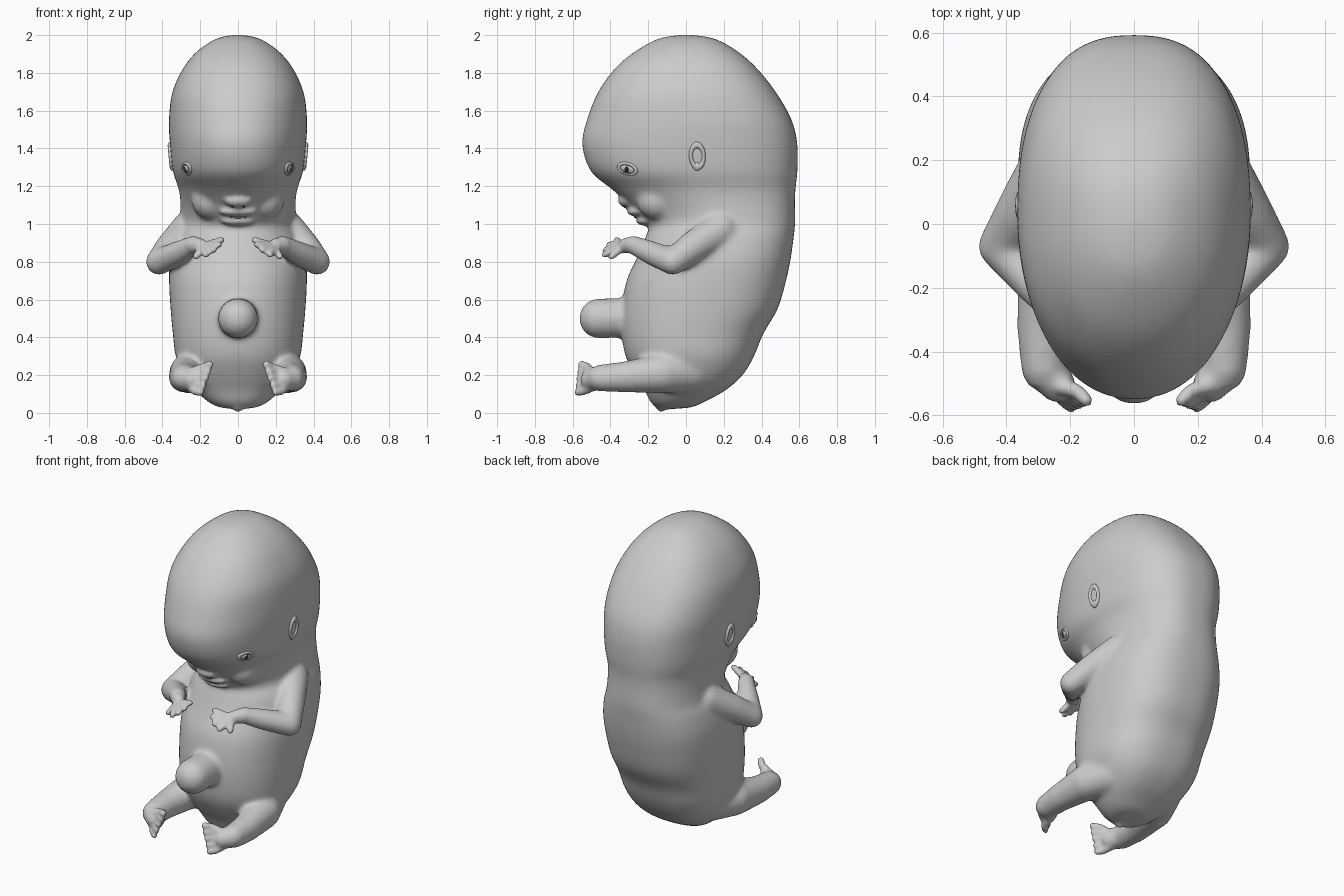
import bpy, bmesh, math
from mathutils import Vector, Matrix
from mathutils.bvhtree import BVHTree

if "Cube" in bpy.data.objects:
    bpy.data.objects.remove(bpy.data.objects["Cube"])

# Horizontal slices of head and torso: z, front y, back y, half width, front taper
SLICES = [
    (0.02, -0.14, -0.08, 0.02, 0), (0.03, -0.16, 0.03, 0.10, 0), (0.06, -0.19, 0.10, 0.16, 0),
    (0.12, -0.22, 0.21, 0.225, 0), (0.20, -0.27, 0.30, 0.285, 0), (0.30, -0.32, 0.36, 0.33, 0),
    (0.42, -0.34, 0.41, 0.345, 0), (0.55, -0.34, 0.485, 0.357, 0), (0.70, -0.315, 0.53, 0.365, 0),
    (0.82, -0.26, 0.555, 0.36, 0), (0.93, -0.215, 0.57, 0.335, 0), (0.99, -0.20, 0.577, 0.31, 0.1),
    (1.05, -0.26, 0.578, 0.305, 0.2), (1.12, -0.32, 0.577, 0.305, 0.14),
    (1.19, -0.40, 0.58, 0.315, 0.1), (1.28, -0.505, 0.59, 0.345, 0.04),
    (1.42, -0.55, 0.59, 0.36, 0.04), (1.55, -0.525, 0.56, 0.366, 0.04),
    (1.70, -0.465, 0.475, 0.347, 0), (1.83, -0.37, 0.37, 0.287, 0), (1.92, -0.26, 0.265, 0.21, 0),
    (1.983, -0.14, 0.145, 0.11, 0), (2.003, -0.01, 0.01, 0.01, 0)]
SEG, STEPS = 64, 4
bm = bmesh.new()


def catmull(p, i, t):
    a, b, c, d = (p[min(max(i + k, 0), len(p) - 1)] for k in (-1, 0, 1, 2))
    return [0.5 * (2 * q + (r - o) * t + (2 * o - 5 * q + 4 * r - s) * t * t
                   + (3 * q - o - 3 * r + s) * t ** 3) for o, q, r, s in zip(a, b, c, d)]


def loft(slices):
    rings = []
    for k in range((len(slices) - 1) * STEPS + 1):
        z, yf, yb, w, taper = catmull(slices, k // STEPS, (k % STEPS) / STEPS)
        ring = []
        for j in range(SEG):
            a = 2 * math.pi * j / SEG
            c, s = math.cos(a), math.sin(a)
            e = 0.8 if s > 0 else 0.92          # fuller at the back
            x = math.copysign(abs(c) ** e, c) * w * (1 - taper * max(0, -s))
            y = math.copysign(abs(s) ** e, s) * (yb - yf) / 2 + (yf + yb) / 2
            ring.append(bm.verts.new((x, y, z)))
        rings.append(ring)
    for lo, hi in zip(rings, rings[1:]):
        for j in range(SEG):
            n = (j + 1) % SEG
            bm.faces.new((lo[j], lo[n], hi[n], hi[j]))
    bm.faces.new(rings[0][::-1])
    bm.faces.new(rings[-1])


def ball(c, size):
    m = Matrix.Translation(c) @ Matrix.Diagonal((*size, 1))
    bmesh.ops.create_icosphere(bm, subdivisions=4, radius=1, matrix=m)


def limb(points, side=1):
    # chain of tapered segments with round joints; points are (x, y, z, radius)
    pts = [(Vector((x * side, y, z)), r) for x, y, z, r in points]
    for p, r in pts:
        ball(p, (r, r, r))
    for (p, r), (q, s) in zip(pts, pts[1:]):
        d = q - p
        m = Matrix.Translation((p + q) / 2) @ d.to_track_quat('Z', 'Y').to_matrix().to_4x4()
        bmesh.ops.create_cone(bm, cap_ends=True, segments=32, radius1=r, radius2=s,
                              depth=d.length, matrix=m)


loft(SLICES)
# Umbilical bulb and tail bud
limb([(0, -0.46, 0.5, 0.106), (0, -0.30, 0.505, 0.105), (0, -0.225, 0.51, 0.15)])
limb([(0, -0.135, 0.022, 0.024), (0, -0.13, 0.06, 0.04)])
# Nose, lips and chin
ball((0, -0.315, 1.125), (0.075, 0.045, 0.038))
ball((0, -0.255, 1.065), (0.10, 0.058, 0.026))
ball((0, -0.215, 1.015), (0.09, 0.05, 0.024))

for s in (1, -1):
    # Cheek
    ball((0.14 * s, -0.145, 1.125), (0.105, 0.115, 0.105))
    # Arm
    limb([(0.26, 0.18, 0.965, 0.10), (0.35, 0.04, 0.88, 0.084), (0.418, -0.07, 0.80, 0.071),
          (0.31, -0.19, 0.85, 0.063), (0.235, -0.28, 0.89, 0.050), (0.20, -0.32, 0.885, 0.040)], s)
    # Fingers
    for tip in ((0.088, -0.365, 0.915), (0.10, -0.405, 0.89), (0.13, -0.425, 0.862),
                (0.17, -0.43, 0.838), (0.222, -0.395, 0.828)):
        base = Vector((0.19, -0.335, 0.88)).lerp(Vector(tip), 0.2)
        limb([(*base, 0.022), (*tip, 0.018)], s)
    # Leg
    limb([(0.19, 0.02, 0.22, 0.115), (0.258, -0.12, 0.21, 0.107), (0.285, -0.32, 0.19, 0.083),
          (0.283, -0.45, 0.185, 0.072), (0.24, -0.50, 0.175, 0.058)], s)
    # Foot paddle and toes
    for i in range(5):
        t = i / 4
        tip = (0.150 + 0.048 * t, -0.552 - 0.022 * t, 0.255 - 0.148 * t)
        limb([(0.245, -0.50, 0.205 - 0.06 * t, 0.036),
              (tip[0] + 0.03, tip[1] + 0.03, tip[2] - 0.012 + 0.02 * t, 0.022),
              (*tip, 0.021 - 0.003 * t)], s)

mesh = bpy.data.meshes.new("body")
bmesh.ops.recalc_face_normals(bm, faces=bm.faces)
bm.to_mesh(mesh)
bm.free()
body = bpy.data.objects.new("body", mesh)
bpy.context.collection.objects.link(body)
bpy.context.view_layer.objects.active = body
body.select_set(True)
# Fuse all parts into one skin
rem = body.modifiers.new("fuse", 'REMESH')
rem.mode, rem.voxel_size = 'VOXEL', 0.0105
bpy.ops.object.modifier_apply(modifier="fuse")
# Soften the joins strongly, but keep hands, feet and mouth crisp
group = body.vertex_groups.new(name="soft")
for v in body.data.vertices:
    x, y, z = abs(v.co.x), v.co.y, v.co.z
    w = 1.0
    if (x > 0.06 and y < -0.31 and 0.8 < z < 0.96) or (x > 0.11 and y < -0.5 and z < 0.32):
        w = 0.0
    elif x < 0.13 and y < -0.19 and 0.99 < z < 1.17:
        w = 0.25
    group.add([v.index], w, 'REPLACE')
for name, count, vg in (("soften_joins", 26, "soft"), ("soften_all", 3, "")):
    smo = body.modifiers.new(name, 'SMOOTH')
    smo.factor, smo.iterations, smo.vertex_group = 0.5, count, vg
    bpy.ops.object.modifier_apply(modifier=name)
bpy.ops.object.shade_smooth()
tree = BVHTree.FromObject(body, bpy.context.evaluated_depsgraph_get())


def material(name, color):
    m = bpy.data.materials.new(name)
    m.diffuse_color = (*color, 1)
    m.use_nodes = True
    m.node_tree.nodes["Principled BSDF"].inputs["Base Color"].default_value = m.diffuse_color
    return m


LID = material("lid", (0.22, 0.16, 0.14))
WHITE = material("eye white", (0.7, 0.67, 0.63))
DARK = material("dark", (0.04, 0.025, 0.02))
LIP = material("lip", (0.42, 0.24, 0.22))


def skin_frame(origin, direction, roll=0):
    # axes on the skin: x sideways, y up, z outwards
    hit, n, _, _ = tree.ray_cast(Vector(origin), Vector(direction))
    u = Vector((0, 0, 1)).cross(n).normalized()
    rot = Matrix((u, n.cross(u), n)).transposed().to_4x4()
    return Matrix.Translation(hit) @ rot @ Matrix.Rotation(roll, 4, 'Z')


def part(name, kind, frame, offset, scale, mat=None, minor=0.25):
    if kind == "ring":
        bpy.ops.mesh.primitive_torus_add(major_radius=1, minor_radius=minor,
                                         major_segments=40, minor_segments=12)
    else:
        bpy.ops.mesh.primitive_uv_sphere_add(segments=32, ring_count=16, radius=1)
    o = bpy.context.object
    o.name = name
    o.matrix_world = frame @ Matrix.Translation(offset) @ Matrix.Diagonal((*scale, 1))
    bpy.ops.object.shade_smooth()
    if mat:
        o.data.materials.append(mat)


for s, side in ((1, "right"), (-1, "left")):
    # Eye
    f = skin_frame((s, -0.31, 1.292), (-s, 0, 0), -0.25 * s)
    part(side + "_eyelid", "ring", f, (0, 0, -0.002), (0.048, 0.029, 0.035))
    part(side + "_eye_rim", "ring", f, (0, 0, 0.001), (0.042, 0.023, 0.025), LID, 0.18)
    part(side + "_eyeball", "ball", f, (0, 0, 0), (0.042, 0.023, 0.012), WHITE)
    part(side + "_iris", "ball", f, (0, 0, 0.005), (0.018, 0.018, 0.009), DARK)
    # Ear
    f = skin_frame((s, 0.06, 1.36), (-s, 0, 0), 0.05 * s)
    part(side + "_ear_rim", "ring", f, (0, 0, 0), (0.034, 0.058, 0.042), None, 0.3)
    part(side + "_ear_bowl", "ball", f, (0, 0, 0), (0.033, 0.057, 0.004))
    part(side + "_ear_lobe", "ball", f, (-0.004 * s, -0.056, 0), (0.022, 0.022, 0.012))
    # Nostril
    f = skin_frame((0.03 * s, -1, 1.092), (0, 1, 0))
    part(side + "_nostril", "ball", f, (0, 0, 0), (0.010, 0.006, 0.003), DARK)

# Mouth
f = skin_frame((0, -1, 1.036), (0, 1, 0))
part("mouth", "ball", f, (0, 0, -0.002), (0.045, 0.009, 0.007), LIP)
